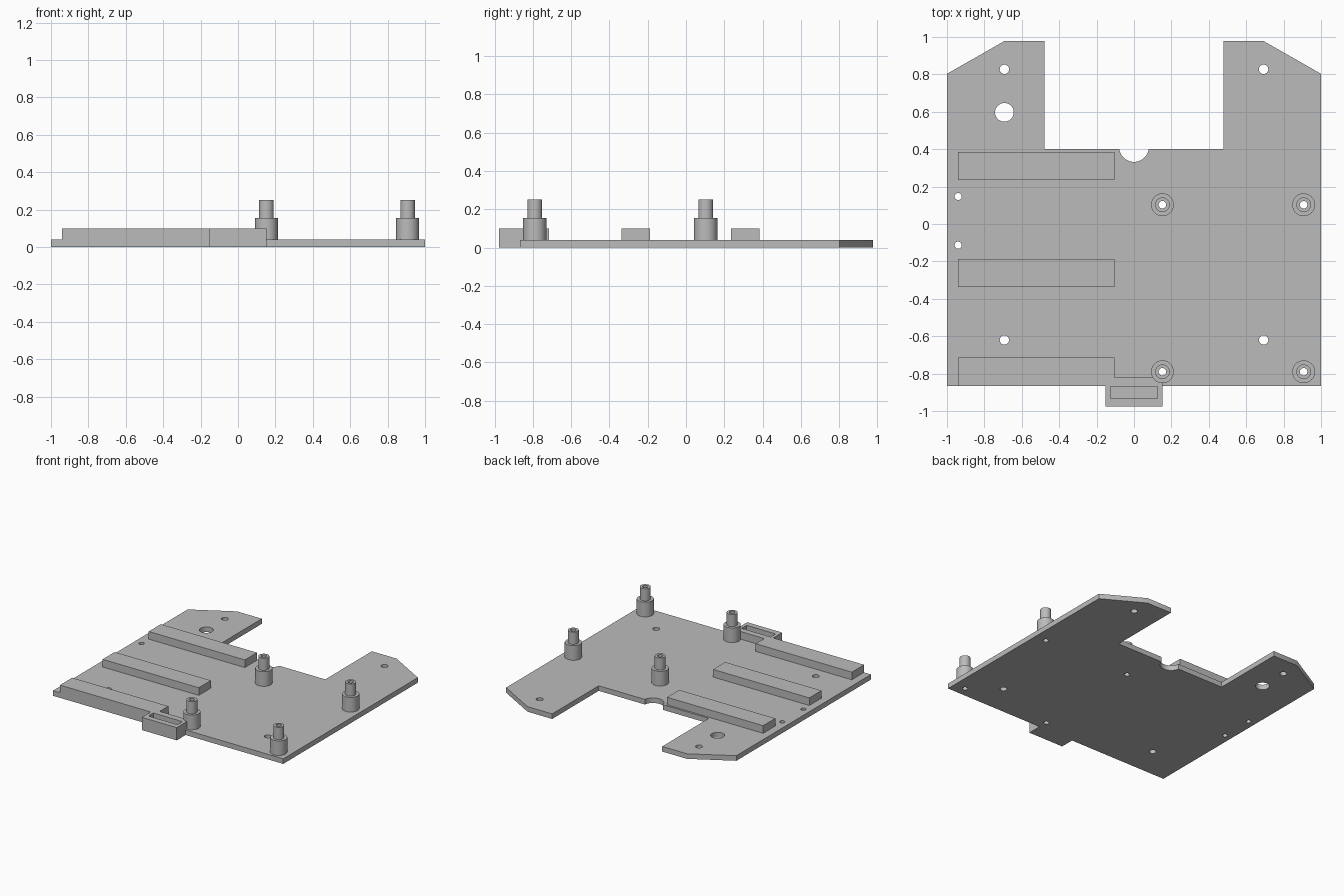
import bpy
import bmesh
import math

cube = bpy.data.objects.get("Cube")
if cube:
    bpy.data.objects.remove(cube)

GREY = (0.5, 0.5, 0.5, 1)
grey = bpy.data.materials.new("plain grey")
grey.use_nodes = True
grey.diffuse_color = GREY
grey.node_tree.nodes["Principled BSDF"].inputs["Base Color"].default_value = GREY


def rect(x0, y0, x1, y1):
    return [(x0, y0), (x1, y0), (x1, y1), (x0, y1)]


def arc(cx, cy, r, start=0, sweep=360, n=32):
    count = n if sweep == 360 else n + 1
    angles = [math.radians(start + sweep * i / n) for i in range(count)]
    return [(cx + r * math.cos(a), cy + r * math.sin(a)) for a in angles]


def prism(name, outline, z0, z1, holes=(), smooth=False):
    """Extrude an outline with holes from z0 up to z1."""
    bm = bmesh.new()
    edges = []
    for loop in [outline, *holes]:
        verts = [bm.verts.new((x, y, z0)) for x, y in loop]
        edges += [bm.edges.new((a, b)) for a, b in zip(verts, verts[1:] + verts[:1])]
    bmesh.ops.triangle_fill(bm, edges=edges, use_beauty=True, normal=(0, 0, 1))
    top = bmesh.ops.extrude_face_region(bm, geom=bm.faces[:], use_keep_orig=True)["geom"]
    top_verts = [v for v in top if isinstance(v, bmesh.types.BMVert)]
    bmesh.ops.translate(bm, verts=top_verts, vec=(0, 0, z1 - z0))
    bmesh.ops.recalc_face_normals(bm, faces=bm.faces[:])
    mesh = bpy.data.meshes.new(name)
    bm.to_mesh(mesh)
    bm.free()
    mesh.materials.append(grey)
    obj = bpy.data.objects.new(name, mesh)
    bpy.context.collection.objects.link(obj)
    if smooth:
        bpy.ops.object.select_all(action="DESELECT")
        obj.select_set(True)
        bpy.context.view_layer.objects.active = obj
        bpy.ops.object.shade_smooth_by_angle(angle=math.radians(30))
    return obj


THICK, RAIL_TOP, FRONT = 0.04, 0.1, -0.867
posts = [(x, y) for x in (0.152, 0.907) for y in (0.103, -0.79)]

# Base plate with rear notch, rounded relief and drilled holes
half = math.degrees(math.asin(0.011 / 0.079))
plate = [(-1, FRONT), (1, FRONT), (1, 0.803), (0.693, 0.978), (0.478, 0.978), (0.478, 0.4)]
plate += arc(0, 0.411, 0.079, -half, -180 + 2 * half, 20)
plate += [(-0.478, 0.4), (-0.478, 0.978), (-0.693, 0.978), (-1, 0.803)]
drilled = [(x, y, 0.025) for x in (-0.693, 0.693) for y in (0.827, -0.62)]
drilled += [(-0.693, 0.597, 0.05), (-0.94, 0.147, 0.019), (-0.94, -0.113, 0.019)]
drilled += [(x, y, 0.02) for x, y in posts]
prism("base_plate", plate, 0, THICK, [arc(*d) for d in drilled], smooth=True)

# Rails across the right half
for name, y in (("rear_rail", 0.235), ("middle_rail", -0.337)):
    prism(name, rect(-0.94, y, -0.105, y + 0.15), THICK, RAIL_TOP)

# Front rail joined to the slotted bracket
front = [(-0.94, FRONT), (-0.152, FRONT), (-0.152, -0.977), (0.152, -0.977),
         (0.152, -0.822), (-0.105, -0.822), (-0.105, -0.715), (-0.94, -0.715)]
slot = rect(-0.126, -0.932, 0.126, -0.87)
prism("front_rail_and_bracket", front, THICK, RAIL_TOP, [slot])
prism("bracket_floor", rect(-0.152, -0.977, 0.152, FRONT), 0, THICK)

# Hollow stepped standoffs
for i, (x, y) in enumerate(posts, 1):
    bore = [arc(x, y, 0.02)]
    prism(f"standoff_collar_{i}", arc(x, y, 0.061), THICK, 0.155, bore, smooth=True)
    prism(f"standoff_tip_{i}", arc(x, y, 0.039), 0.155, 0.25, bore, smooth=True)
